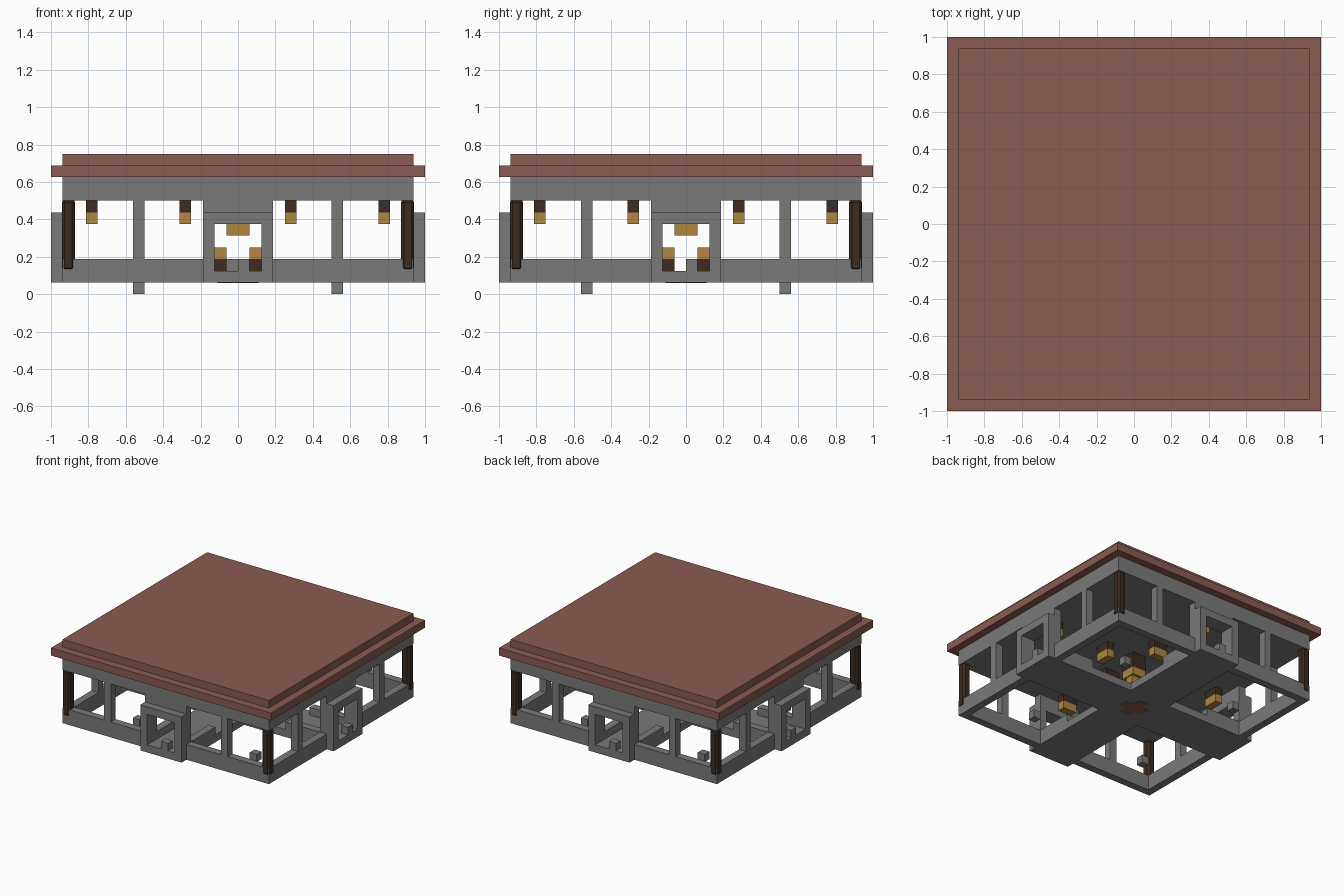
import bpy
from mathutils import Matrix, Vector

cube = bpy.data.objects.get("Cube")
if cube:
    bpy.data.objects.remove(cube, do_unlink=True)

U = 1 / 16  # one block of the grid


def material(name, rgb):
    m = bpy.data.materials.new(name)
    m.use_nodes = True
    m.diffuse_color = (*rgb, 1)
    m.node_tree.nodes["Principled BSDF"].inputs["Base Color"].default_value = (*rgb, 1)
    return m


STONE = material("grey_stone", (0.195, 0.195, 0.195))
ROOF = material("red_brown_roof", (0.255, 0.106, 0.085))
WOOD = material("dark_wood", (0.045, 0.025, 0.016))
GLOW = material("amber_lamp", (0.434, 0.238, 0.054))


def box(name, mat, lo, hi, turn=0, bevel=0):
    """Box between two corners given in blocks, turned in quarter turns about z."""
    lo, hi = Vector(lo) * U, Vector(hi) * U
    bpy.ops.mesh.primitive_cube_add(size=1)
    ob = bpy.context.object
    ob.name = name
    size = hi - lo
    place = Matrix.Translation((lo + hi) / 2) @ Matrix.Diagonal((*size, 1))
    ob.data.transform(Matrix.Rotation(turn * 1.5707963, 4, "Z") @ place)
    ob.data.materials.append(mat)
    if bevel:
        mod = ob.modifiers.new("chamfer", "BEVEL")
        mod.width, mod.segments = bevel, 1
    return ob


# Roof slabs, ceiling and floor
box("roof_eave", ROOF, (-16, -16, 10), (16, 16, 11))
box("roof_cap", ROOF, (-15, -15, 11), (15, 15, 12))
box("ceiling_band", STONE, (-15, -15, 8), (15, 15, 10))
box("floor_long", STONE, (-3, -15, 1), (3, 15, 2))
for s in (0, 2):
    box("floor_arm", STONE, (3, -3, 1), (15, 3, 2), s)

# Cross-shaped inlay under the floor centre
for t in (0, 1):
    box("floor_inlay", ROOF, (-1.75, -0.65, 0.95), (1.75, 0.65, 1.01), t)

# Four identical sides
for t in range(4):
    for side in (-1, 1):
        a, b = sorted((3 * side, 14 * side))
        box("wall_base", STONE, (a, -15, 1), (b, -14, 3), t)
        a, b = sorted((8 * side, 9 * side))
        box("wall_mullion", STONE, (a, -15, 3), (b, -14, 8), t)
        a, b = sorted((2 * side, 3 * side))
        box("porch_jamb", STONE, (a, -16, 1), (b, -14, 7), t)
        box("floor_curb", STONE, (a, -14, 2), (b, -9, 3), t)
    box("porch_sill", STONE, (-2, -16, 1), (2, -14, 2), t)
    box("porch_lintel", STONE, (-2, -16, 6), (2, -14, 7), t)
    box("porch_header", STONE, (-3, -15, 7), (3, -14, 8), t)

    # Corner: base block, timber post, loose footing
    box("corner_base", STONE, (14, -15, 1), (15, -14, 3), t)
    box("corner_post", WOOD, (13.95, -15.07, 2), (15.07, -13.95, 8.1), t, 0.015)
    box("footing_block", STONE, (8, -9, 0), (9, -8, 1), t)

    # Hanging lamps along each arm
    for y in (-13, -5):
        box("lamp_bracket", WOOD, (-1, y, 7), (1, y + 1, 8), t)
        box("lamp_glow", GLOW, (-1, y, 6), (1, y + 1, 7), t)

    # Standing lamps round the centre
    box("standing_lamp_foot", WOOD, (1, 1, 2), (2, 2, 3), t)
    box("standing_lamp_glow", GLOW, (1, 1, 3), (2, 2, 4), t)

# Central hanging lamp
box("centre_lamp_stem", WOOD, (-1, -1, 6), (1, 1, 8))
box("centre_lamp_glow", GLOW, (-1, -1, 5), (1, 1, 6))

# Small step blocks in the porches
for x, y in ((0, -16), (-1, 15), (15, 0), (-16, 0)):
    box("porch_step", STONE, (x, y, 2), (x + 1, y + 1, 3))
